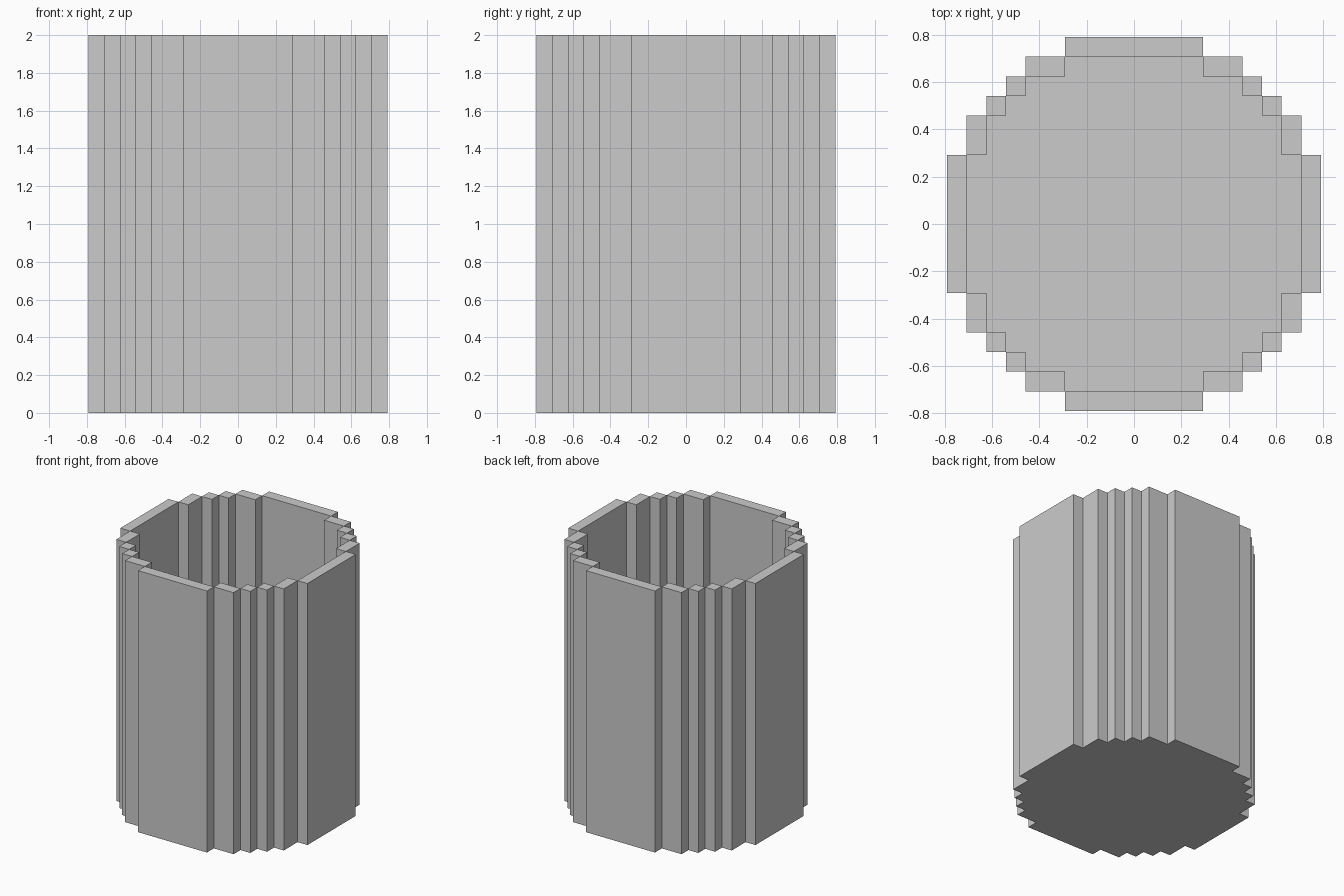
import bpy, bmesh
from mathutils import Vector

if "Cube" in bpy.data.objects:
    bpy.data.objects.remove(bpy.data.objects["Cube"])

U = 1 / 12          # size of one grid step
FLOOR = 0.005       # floor plate thickness
HEIGHT = 2.0


def quarter_turn(p, n):
    x, y = p
    for _ in range(n):
        x, y = -y, x
    return x, y


def prism(name, outline, z0, z1):
    bm = bmesh.new()
    face = bm.faces.new([bm.verts.new((x * U, y * U, z0)) for x, y in outline])
    top = bmesh.ops.extrude_face_region(bm, geom=[face])["geom"]
    bmesh.ops.translate(bm, vec=Vector((0, 0, z1 - z0)),
                        verts=[v for v in top if isinstance(v, bmesh.types.BMVert)])
    bmesh.ops.recalc_face_normals(bm, faces=bm.faces)
    mesh = bpy.data.meshes.new(name)
    bm.to_mesh(mesh)
    bm.free()
    obj = bpy.data.objects.new(name, mesh)
    bpy.context.collection.objects.link(obj)
    return obj


# Stepped floor plate: one quarter of the outline repeated four times
steps = [(9.5, -3.5), (9.5, 3.5), (8.5, 3.5), (8.5, 5.5), (7.5, 5.5), (7.5, 6.5),
         (6.5, 6.5), (6.5, 7.5), (5.5, 7.5), (5.5, 8.5), (3.5, 8.5)]
prism("floor_plate", [quarter_turn(p, n) for n in range(4) for p in steps], 0, FLOOR)

# Wall slabs: one quarter of the ring (x0, x1, y0, y1) repeated four times
slabs = {
    "side_wall": (8.5, 9.5, -3.5, 3.5),
    "wide_step_a": (7.5, 8.5, 3.5, 5.5),
    "corner_step_a": (6.5, 7.5, 5.5, 6.5),
    "corner_step_b": (5.5, 6.5, 6.5, 7.5),
    "wide_step_b": (3.5, 5.5, 7.5, 8.5),
}
for n in range(4):
    for name, (x0, x1, y0, y1) in slabs.items():
        corners = [(x0, y0), (x1, y0), (x1, y1), (x0, y1)]
        prism(f"{name}_{n + 1}", [quarter_turn(p, n) for p in corners], FLOOR, HEIGHT)
